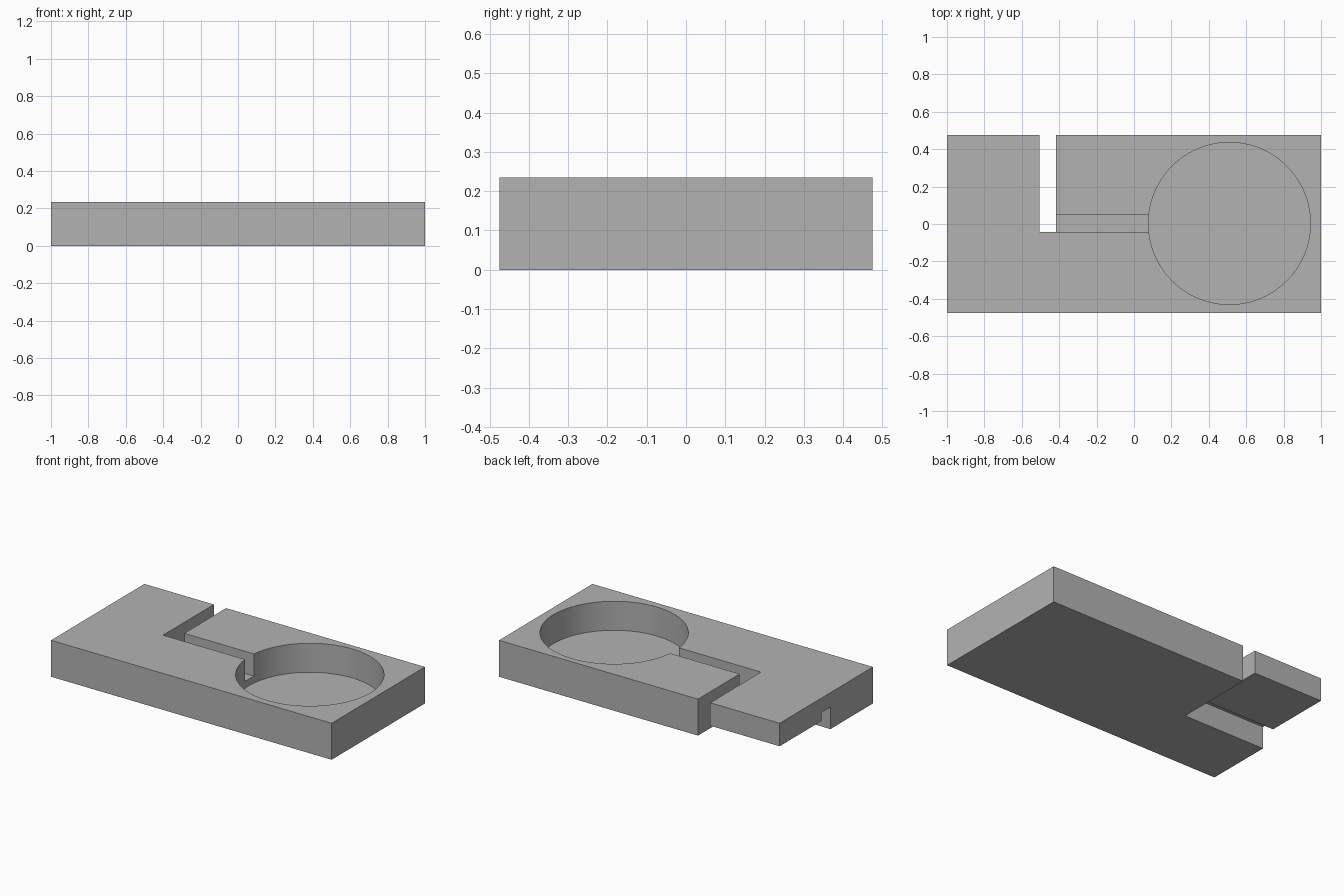
import bpy
import math

if "Cube" in bpy.data.objects:
    bpy.data.objects.remove(bpy.data.objects["Cube"])

H = 0.235  # block height

grey = bpy.data.materials.new("plain grey")
grey.diffuse_color = (0.45, 0.45, 0.45, 1)
grey.use_nodes = True
grey.node_tree.nodes["Principled BSDF"].inputs["Base Color"].default_value = grey.diffuse_color


def box(name, lo, hi):
    centre = [(a + b) / 2 for a, b in zip(lo, hi)]
    bpy.ops.mesh.primitive_cube_add(size=1, location=centre)
    ob = bpy.context.object
    ob.name = name
    ob.scale = [b - a for a, b in zip(lo, hi)]
    bpy.ops.object.transform_apply(location=True, rotation=False, scale=True)
    return ob


def cut(target, cutter):
    cutter.hide_render = True
    mod = target.modifiers.new(cutter.name, 'BOOLEAN')
    mod.operation = 'DIFFERENCE'
    mod.solver = 'EXACT'
    mod.object = cutter
    bpy.context.view_layer.objects.active = target
    bpy.ops.object.modifier_apply(modifier=mod.name)
    bpy.data.objects.remove(cutter)


# Main slab
block = box("block", (-1, -0.475, 0), (1, 0.475, H))
block.data.materials.append(grey)

# Round pocket with a thin floor
bpy.ops.mesh.primitive_cylinder_add(vertices=96, radius=0.433, depth=0.4,
                                    location=(0.51, 0.003, 0.048 + 0.2))
pocket = bpy.context.object
pocket.name = "pocket_cutter"
cut(block, pocket)

# Slot through the full height, open at the back
cut(block, box("slot_cutter", (-0.505, -0.042, -0.1), (-0.418, 0.6, 0.4)))

# Channel in the top, from slot to pocket
cut(block, box("top_channel_cutter", (-0.46, -0.042, 0.092), (0.3, 0.05, 0.4)))

# Groove in the underside of the left end
cut(block, box("under_groove_cutter", (-1.1, -0.042, -0.1), (-0.46, 0.048, 0.142)))

# Raised underside of the back left arm
cut(block, box("arm_relief_cutter", (-1.1, 0.03, -0.1), (-0.46, 0.6, 0.087)))

# Smooth pocket wall, sharp edges elsewhere
bpy.ops.object.select_all(action='DESELECT')
block.select_set(True)
bpy.context.view_layer.objects.active = block
bpy.ops.object.shade_smooth_by_angle(angle=math.radians(30))
